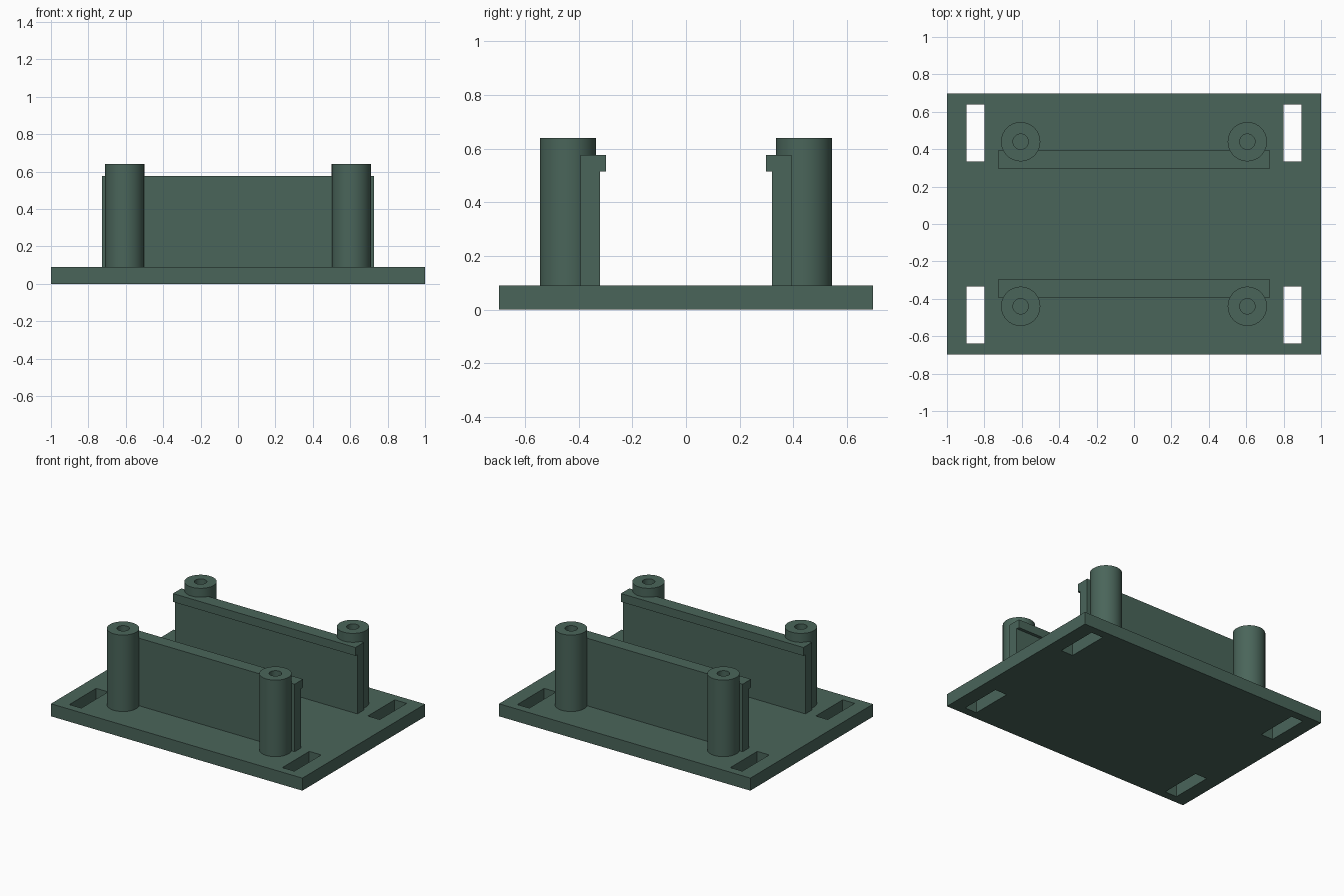
import bpy, bmesh, math

if "Cube" in bpy.data.objects:
    bpy.data.objects.remove(bpy.data.objects["Cube"])

PLATE_TOP = 0.09
green = bpy.data.materials.new("dark_sage_green")
green.diffuse_color = (0.068, 0.130, 0.102, 1)
green.use_nodes = True
green.node_tree.nodes["Principled BSDF"].inputs["Base Color"].default_value = green.diffuse_color


def finish(bm, name, smooth=False):
    bmesh.ops.recalc_face_normals(bm, faces=bm.faces)
    mesh = bpy.data.meshes.new(name)
    bm.to_mesh(mesh)
    bm.free()
    mesh.materials.append(green)
    obj = bpy.data.objects.new(name, mesh)
    bpy.context.collection.objects.link(obj)
    if smooth:
        bpy.ops.object.select_all(action='DESELECT')
        obj.select_set(True)
        bpy.context.view_layer.objects.active = obj
        bpy.ops.object.shade_smooth_by_angle(angle=math.radians(35))
    return obj


def extrude(bm, vec):
    geom = bmesh.ops.extrude_face_region(bm, geom=bm.faces[:], use_keep_orig=True)["geom"]
    verts = [g for g in geom if isinstance(g, bmesh.types.BMVert)]
    bmesh.ops.translate(bm, verts=verts, vec=vec)


# Base plate: a sheet of cells with the four strap slots left open
xs = [-1, -0.895, -0.80, 0.80, 0.895, 1]
ys = [-0.697, -0.638, -0.333, 0.333, 0.638, 0.697]
bm = bmesh.new()
grid = [[bm.verts.new((x, y, 0)) for y in ys] for x in xs]
for i in range(5):
    for j in range(5):
        if i in (1, 3) and j in (1, 3):
            continue
        bm.faces.new((grid[i][j], grid[i + 1][j], grid[i + 1][j + 1], grid[i][j + 1]))
extrude(bm, (0, 0, PLATE_TOP))
finish(bm, "base_plate")

# Side walls with an inward retaining lip along the top
wall_profile = [(0.393, PLATE_TOP), (0.393, 0.576), (0.298, 0.576),
                (0.298, 0.516), (0.32, 0.516), (0.32, PLATE_TOP)]
for side, label in ((-1, "front"), (1, "back")):
    bm = bmesh.new()
    bm.faces.new([bm.verts.new((-0.726, side * y, z)) for y, z in wall_profile])
    extrude(bm, (1.452, 0, 0))
    finish(bm, label + "_clip_wall")

# Screw posts: lathed tubes standing on the plate
SEG = 64
post_profile = [(0.105, PLATE_TOP), (0.105, 0.64), (0.041, 0.64), (0.041, PLATE_TOP)]
for sx, xl in ((-1, "left"), (1, "right")):
    for sy, yl in ((-1, "front"), (1, "back")):
        bm = bmesh.new()
        rings = []
        for r, z in post_profile:
            rings.append([bm.verts.new((sx * 0.606 + r * math.cos(2 * math.pi * k / SEG),
                                        sy * 0.44 + r * math.sin(2 * math.pi * k / SEG), z))
                          for k in range(SEG)])
        for a, b in zip(rings, rings[1:] + rings[:1]):
            for k in range(SEG):
                n = (k + 1) % SEG
                bm.faces.new((a[k], a[n], b[n], b[k]))
        finish(bm, f"{yl}_{xl}_screw_post", smooth=True)
